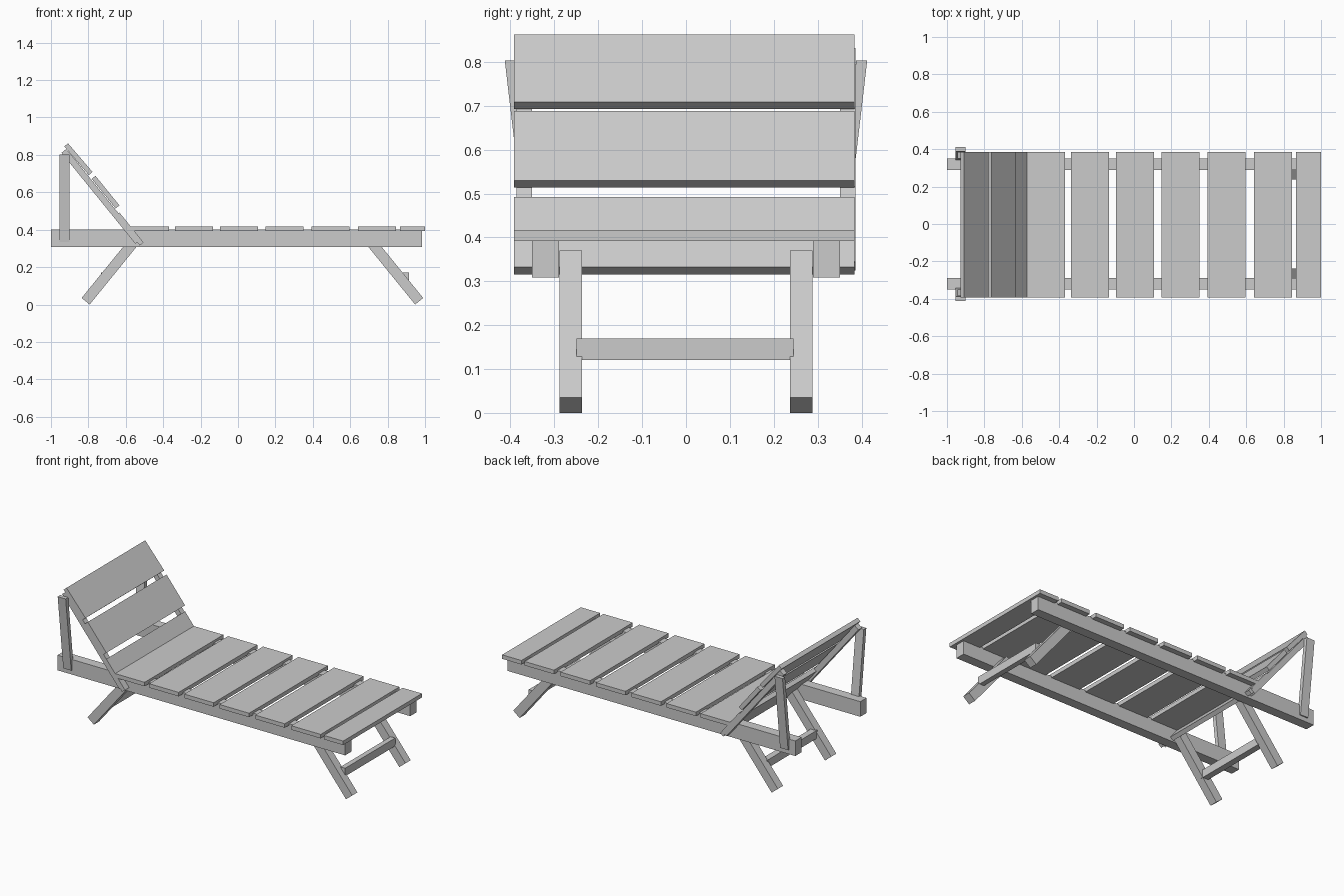
import bpy, bmesh
from mathutils import Vector

if "Cube" in bpy.data.objects:
    bpy.data.objects.remove(bpy.data.objects["Cube"])


def prism(name, profile, y0, y1):
    """Extrude a side profile of (x, z) points from y0 to y1."""
    bm = bmesh.new()
    face = bm.faces.new([bm.verts.new((x, y0, z)) for x, z in profile])
    ext = bmesh.ops.extrude_face_region(bm, geom=[face])
    verts = [v for v in ext["geom"] if isinstance(v, bmesh.types.BMVert)]
    bmesh.ops.translate(bm, verts=verts, vec=(0, y1 - y0, 0))
    bmesh.ops.recalc_face_normals(bm, faces=bm.faces)
    me = bpy.data.meshes.new(name)
    bm.to_mesh(me)
    bm.free()
    ob = bpy.data.objects.new(name, me)
    bpy.context.collection.objects.link(ob)
    return ob


def box(name, x0, x1, y0, y1, z0, z1):
    return prism(name, [(x0, z0), (x1, z0), (x1, z1), (x0, z1)], y0, y1)


def plank(name, a, b, t, y0, y1):
    """Tilted board: outer face runs a -> b, thickness t on the right of a -> b."""
    a, b = Vector(a), Vector(b)
    d = (b - a).normalized()
    n = Vector((d.y, -d.x)) * t
    return prism(name, [a, b, b + n, a + n], y0, y1)


HALF = 0.388

# Seat slats
slats = [(-0.573, -0.37), (-0.338, -0.135), (-0.096, 0.107), (0.148, 0.351),
         (0.394, 0.597), (0.642, 0.845), (0.867, 1.0)]
for i, (x0, x1) in enumerate(slats):
    box(f"seat_slat_{i + 1}", x0, x1, -HALF - 0.004, HALF - 0.004, 0.392, 0.417)

# Backrest slats, the lowest one recessed between the stringers
back = [((-0.909, 0.862), (-0.778, 0.709)),
        ((-0.762, 0.688), (-0.634, 0.530)),
        ((-0.634, 0.492), (-0.505, 0.332))]
for i, (a, b) in enumerate(back):
    plank(f"backrest_slat_{i + 1}", a, b, 0.026, -HALF - 0.004, HALF - 0.004)

for side, s in (("left", -1), ("right", 1)):
    # Long rails
    box(f"{side}_rail", -1.0, 0.985, s * 0.29, s * 0.351, 0.308, 0.402)

    # Backrest stringers
    plank(f"{side}_backrest_stringer", (-0.918, 0.832), (-0.523, 0.345), 0.033,
          s * 0.351, s * 0.386)

    # Backrest props, leaning outwards
    prop = box(f"{side}_backrest_prop", -0.955, -0.90, s * 0.333, s * 0.358, 0.335, 0.803)
    for v in prop.data.vertices:
        if v.co.z > 0.5:
            v.co.y += s * 0.055

    # Splayed legs on the inner side of the rails
    leg = [(0.947, 0.0), (0.99, 0.035), (0.718, 0.37), (0.675, 0.335)]
    prism(f"{side}_foot_end_leg", leg, s * 0.237, s * 0.288)
    prism(f"{side}_head_end_leg", [(0.154 - x, z) for x, z in leg], s * 0.237, s * 0.288)

# Stretchers between the legs
box("foot_end_stretcher", 0.882, 0.914, -0.25, 0.245, 0.12, 0.17)
box("head_end_stretcher", -0.733, -0.694, -0.25, 0.245, 0.12, 0.17)
